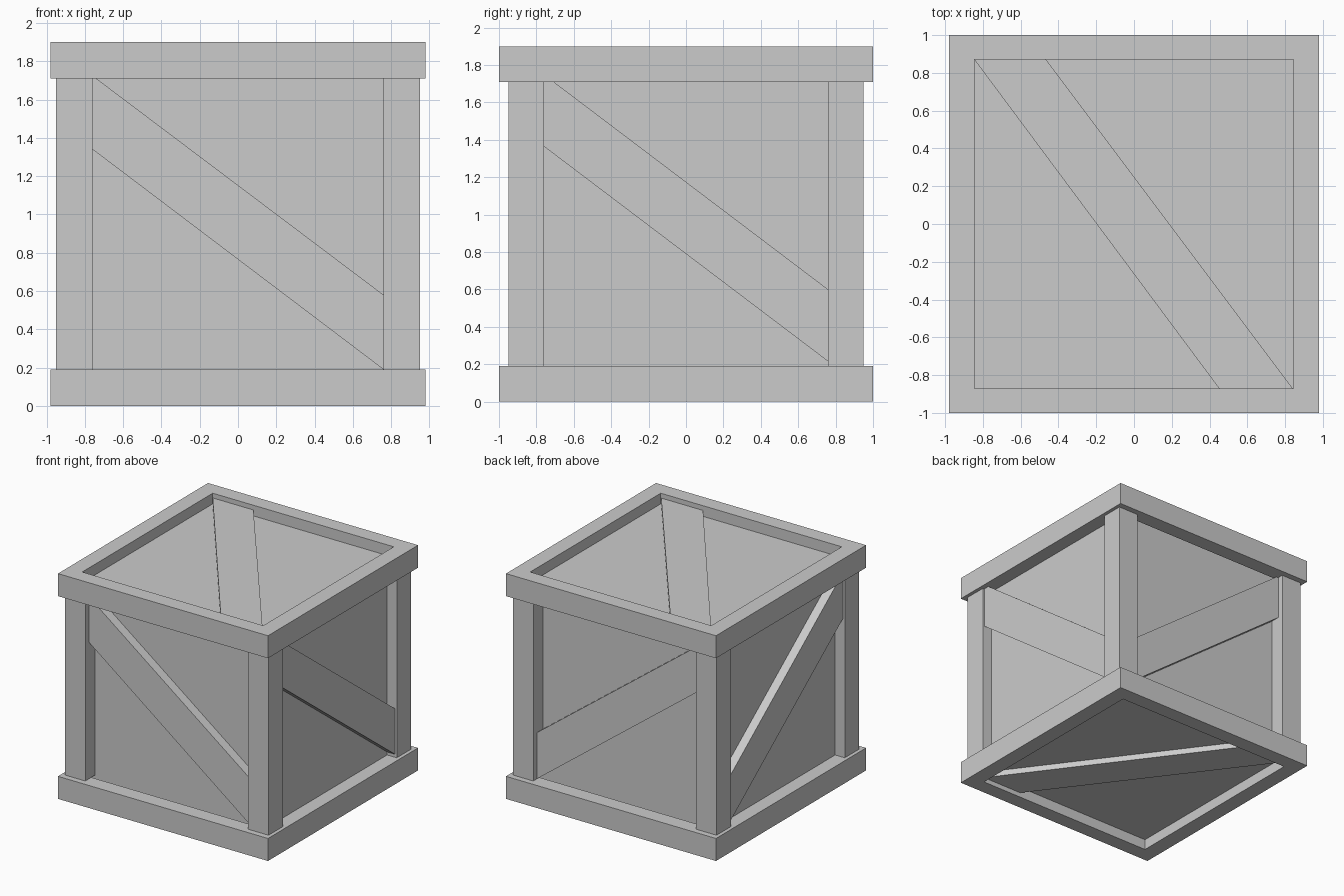
import bpy, bmesh
from mathutils import Vector

if "Cube" in bpy.data.objects:
    bpy.data.objects.remove(bpy.data.objects["Cube"])


def make(name, bm):
    bmesh.ops.recalc_face_normals(bm, faces=bm.faces)
    me = bpy.data.meshes.new(name)
    bm.to_mesh(me)
    bm.free()
    ob = bpy.data.objects.new(name, me)
    bpy.context.collection.objects.link(ob)
    return ob


def box(name, x, y, z0, z1):
    bm = bmesh.new()
    bmesh.ops.create_cube(bm, size=1)
    for v in bm.verts:
        v.co = (v.co.x * 2 * x, v.co.y * 2 * y, z0 + (v.co.z + 0.5) * (z1 - z0))
    return make(name, bm)


def prism(name, pts, lift):
    """Extrude a flat outline; lift(u, v, t) places it, t = 0 inner, 1 outer."""
    bm = bmesh.new()
    rings = [[bm.verts.new(lift(u, v, t)) for u, v in pts] for t in (0, 1)]
    bm.faces.new(rings[0])
    bm.faces.new(rings[1])
    n = len(pts)
    for i in range(n):
        j = (i + 1) % n
        bm.faces.new((rings[0][i], rings[0][j], rings[1][j], rings[1][i]))
    return make(name, bm)


def frame(name, z0, z1):
    """Rectangular mitred rail frame."""
    bm = bmesh.new()
    section = [(0.98, 1.0, z0), (0.98, 1.0, z1), (0.845, 0.87, z1), (0.845, 0.87, z0)]
    rings = [[bm.verts.new((sx * x, sy * y, z)) for x, y, z in section]
             for sx, sy in ((1, 1), (-1, 1), (-1, -1), (1, -1))]
    for i in range(4):
        a, b = rings[i], rings[(i + 1) % 4]
        for k in range(4):
            m = (k + 1) % 4
            bm.faces.new((a[k], a[m], b[m], b[k]))
    return make(name, bm)


# Top and bottom rail frames
frame("bottom_frame", 0, 0.19)
frame("top_frame", 1.71, 1.90)

# Recessed panels
box("side_panels", 0.86, 0.82, 0.10, 1.80)
box("top_panel", 0.86, 0.89, 1.78, 1.81)
box("bottom_panel", 0.86, 0.89, 0.09, 0.12)

# Corner posts
for sx, nx in ((-1, "left"), (1, "right")):
    for sy, ny in ((-1, "front"), (1, "back")):
        post = box(f"{ny}_{nx}_post", 0.095, 0.095, 0.19, 1.71)
        post.location = Vector((sx * 0.855, sy * 0.855, 0))

# Diagonal boards on the front and back
fb = [(-0.76, 1.34), (0.76, 0.19), (0.76, 0.58), (-0.76, 1.725)]
for s, n in ((-1, "front"), (1, "back")):
    prism(n + "_brace", fb, lambda u, v, t: (u, s * (0.81 + 0.09 * t), v))

# Diagonal boards on the left and right
lr = [(-0.76, 1.365), (0.76, 0.215), (0.76, 0.60), (-0.76, 1.75)]
for s, n in ((-1, "left"), (1, "right")):
    prism(n + "_brace", lr, lambda u, v, t: (s * (0.85 + 0.085 * t), u, v))

# Diagonal boards on the top and bottom
tb = [(-0.845, 0.87), (0.45, -0.87), (0.84, -0.87), (-0.465, 0.87)]
prism("top_brace", tb, lambda u, v, t: (u, v, 1.80 + 0.06 * t))
tb = [(-x, -y) for x, y in tb]
prism("bottom_brace", tb, lambda u, v, t: (u, v, 0.10 - 0.06 * t))
